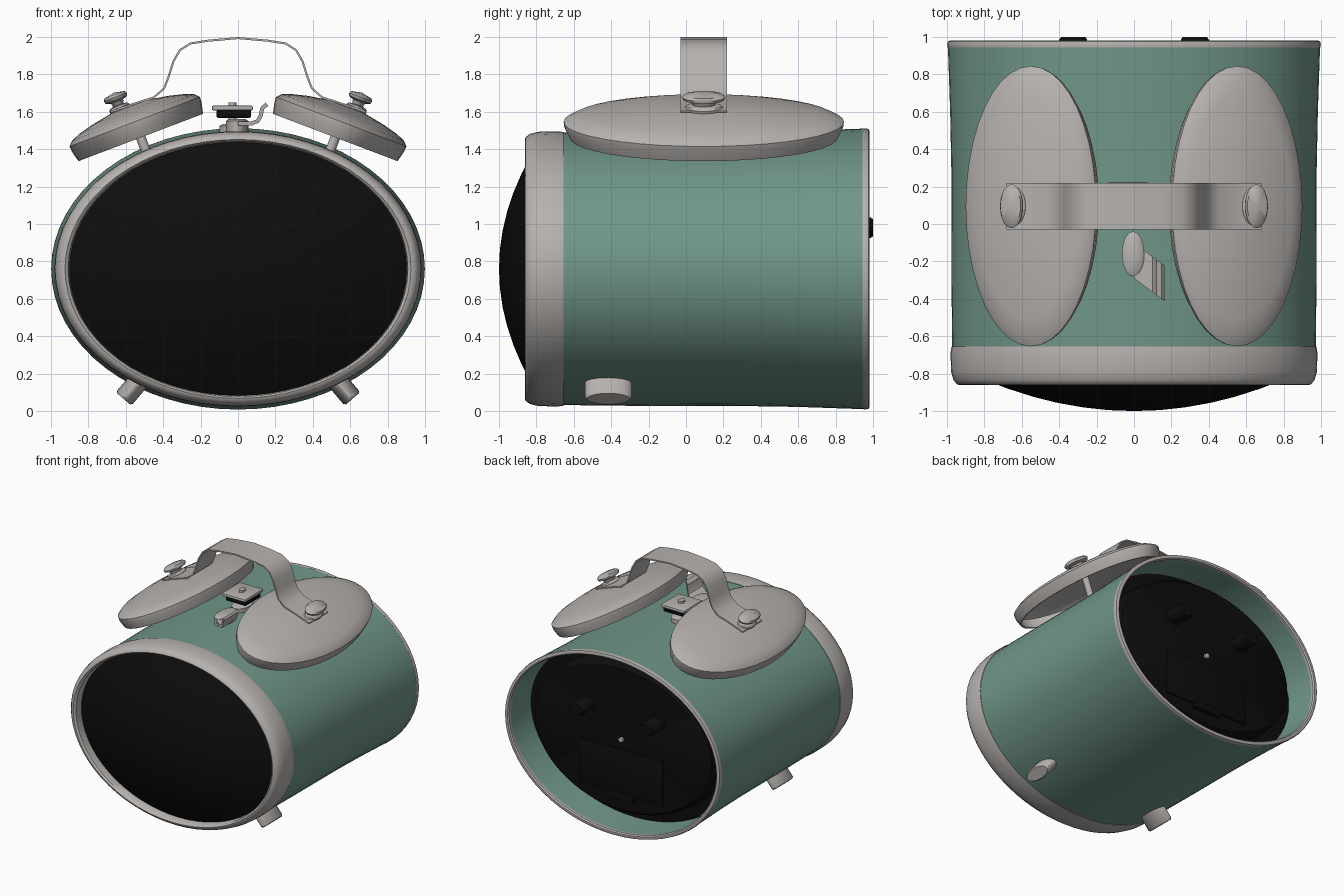
import bpy, bmesh, math
from mathutils import Matrix, Vector

if "Cube" in bpy.data.objects:
    bpy.data.objects.remove(bpy.data.objects["Cube"])


def material(name, rgb):
    m = bpy.data.materials.new(name)
    m.diffuse_color = (*rgb, 1)
    m.use_nodes = True
    m.node_tree.nodes["Principled BSDF"].inputs["Base Color"].default_value = m.diffuse_color
    return m


GREEN = material("sage green", (0.165, 0.31, 0.25))
GREY = material("warm metal grey", (0.47, 0.445, 0.425))
BLACK = material("black", (0.004, 0.004, 0.004))


def finish(name, bm, mat, angle=40):
    bmesh.ops.recalc_face_normals(bm, faces=bm.faces)
    me = bpy.data.meshes.new(name)
    bm.to_mesh(me)
    bm.free()
    me.materials.append(mat)
    ob = bpy.data.objects.new(name, me)
    bpy.context.collection.objects.link(ob)
    bpy.ops.object.select_all(action='DESELECT')
    ob.select_set(True)
    bpy.context.view_layer.objects.active = ob
    bpy.ops.object.shade_smooth_by_angle(angle=math.radians(angle))
    return ob


def lathe(name, profile, mat, frame, seg=64, loop=False, cap=False, angle=40):
    """Sweep (radius_a, radius_b, height) rows around an elliptical axis."""
    bm = bmesh.new()
    rings = []
    for a, b, h in profile:
        if a == 0:
            rings.append([bm.verts.new(frame @ Vector((0, 0, h)))] * seg)
        else:
            rings.append([bm.verts.new(frame @ Vector((
                a * math.cos(2 * math.pi * i / seg),
                b * math.sin(2 * math.pi * i / seg), h))) for i in range(seg)])
    pairs = list(zip(rings, rings[1:])) + ([(rings[-1], rings[0])] if loop else [])
    for p, q in pairs:
        for i in range(seg):
            j = (i + 1) % seg
            corners = list(dict.fromkeys((p[i], p[j], q[j], q[i])))
            if len(corners) > 2:
                bm.faces.new(corners)
    if cap:
        bm.faces.new(rings[0])
        bm.faces.new(rings[-1])
    return finish(name, bm, mat, angle)


def axes(origin, a, b, h):
    m = Matrix((a, b, h)).transposed().to_4x4()
    m.translation = origin
    return m


def box(name, lo, hi, mat, bevel=0.0):
    lo, hi = Vector(lo), Vector(hi)
    bm = bmesh.new()
    bmesh.ops.create_cube(bm, size=1)
    for v in bm.verts:
        v.co = Vector([(lo[k] + hi[k]) / 2 + v.co[k] * (hi[k] - lo[k]) for k in range(3)])
    if bevel:
        bmesh.ops.bevel(bm, geom=bm.edges[:], offset=bevel, segments=2,
                        affect='EDGES', profile=0.5)
    return finish(name, bm, mat)


def strip(name, path, y0, y1, thick, mat, skew=0.0):
    """Bent sheet: an x-z path with thickness, spanning y0..y1."""
    pts = [Vector((x, z)) for x, z in path]
    outline, back = [], []
    for i, p in enumerate(pts):
        d = (pts[min(i + 1, len(pts) - 1)] - pts[max(i - 1, 0)]).normalized()
        n = Vector((-d.y, d.x)) * thick / 2
        outline.append(p + n)
        back.append(p - n)
    outline += back[::-1]
    bm = bmesh.new()
    rows = [[bm.verts.new((p.x, y + skew * (p.x - path[0][0]), p.y)) for p in outline]
            for y in (y0, y1)]
    n, half = len(outline), len(pts)
    for i in range(n):
        bm.faces.new((rows[0][i], rows[0][(i + 1) % n], rows[1][(i + 1) % n], rows[1][i]))
    for r in rows:
        for i in range(half - 1):
            bm.faces.new((r[i], r[i + 1], r[n - 2 - i], r[n - 1 - i]))
    return finish(name, bm, mat, 35)


# Clock drum: a = world x, b = world z, height = world y
DRUM = axes((0, 0, 0.76), (1, 0, 0), (0, 0, 1), (0, 1, 0))
lathe("body_shell", [(0.93, 0.69, -0.66), (0.972, 0.728, -0.66), (0.976, 0.732, -0.3),
                     (0.977, 0.733, 0.3), (0.983, 0.738, 0.6), (0.995, 0.75, 0.95),
                     (0.965, 0.72, 0.95), (0.955, 0.71, 0.69)], GREEN, DRUM)
lathe("front_bezel", [(0.93, 0.69, -0.655), (0.976, 0.732, -0.655), (0.981, 0.736, -0.69),
                      (0.978, 0.733, -0.79), (0.965, 0.722, -0.835), (0.945, 0.705, -0.858),
                      (0.925, 0.692, -0.862), (0.908, 0.682, -0.85), (0.9, 0.676, -0.76)],
      GREY, DRUM, loop=True)
lathe("rear_rim", [(0.996, 0.75, 0.945), (0.999, 0.752, 0.96), (0.995, 0.748, 0.976),
                   (0.985, 0.738, 0.981), (0.97, 0.724, 0.98), (0.961, 0.715, 0.97),
                   (0.963, 0.717, 0.945)], GREY, DRUM, loop=True)
lathe("front_glass", [(0.905 * t, 0.68 * t, -1 + 0.215 * t * t)
                      for t in (0, 0.15, 0.3, 0.45, 0.6, 0.75, 0.9, 1)], BLACK, DRUM)

# Recessed back panel with its knobs, battery door and centre pin
lathe("back_panel", [(0.957, 0.712, 0.69), (0.84, 0.62, 0.7), (0.82, 0.605, 0.835),
                     (0.80, 0.59, 0.85), (0, 0, 0.85)], BLACK, DRUM)
for x, side in ((-0.325, "left"), (0.325, "right")):
    lathe(side + "_knob", [(0.075, 0.055, 0.84), (0.075, 0.055, 0.985), (0.065, 0.047, 1.0)],
          BLACK, Matrix.Translation((x, 0, 0.22)) @ DRUM, 24, cap=True)
box("battery_door", (-0.39, 0.84, 0.3), (0.39, 0.865, 0.68), BLACK, 0.006)
box("battery_latch", (-0.13, 0.85, 0.26), (0.13, 0.885, 0.32), BLACK, 0.006)
lathe("centre_pin", [(0.02, 0.02, 0.84), (0.02, 0.02, 0.87), (0, 0, 0.88)], GREY, DRUM, 16)

for s, side in ((-1, "left"), (1, "right")):
    # Tilted oval bell, hollow underneath
    t = Vector((0.935, 0, -0.355 * s))
    up = Vector((0.355 * s, 0, 0.935))
    bell = axes(Vector((0.52 * s, 0.095, 1.4625)), t, (0, 1, 0), up)
    prof = [(0.99, 0), (1.03, 0.06), (1.035, 0.09), (0.97, 0.115), (0.83, 0.135),
            (0.6, 0.156), (0.3, 0.175), (0, 0.183)]
    inner = [(r * 0.97, h - 0.012) for r, h in prof[::-1]]
    inner[-1] = (0.965, 0)
    lathe(side + "_bell", [(0.36 * r, 0.724 * r, h) for r, h in prof + inner],
          GREY, bell, 40, loop=True)
    lathe(side + "_bell_post", [(0.026, 0.026, -0.13), (0.026, 0.026, 0.175)],
          GREY, bell, 16, cap=True)
    # Stacked nut that clamps the handle
    nut = bell @ Matrix.Translation((0.05 * s, 0, 0))
    lathe(side + "_nut", [(0.055, 0.09, 0.16), (0.058, 0.1, 0.19), (0.05, 0.095, 0.2),
                          (0.03, 0.06, 0.205), (0.035, 0.07, 0.225), (0.062, 0.11, 0.235),
                          (0.065, 0.117, 0.25), (0.058, 0.1, 0.263), (0, 0, 0.275)],
          GREY, nut, 24)
    # Stubby oval foot
    d = Vector((0.65 * s, 0, -0.76))
    foot = axes(Vector((0.612 * s, -0.415, 0.065)), (0.76, 0, 0.65 * s), (0, 1, 0), d)
    lathe(side + "_foot", [(0.055, 0.125, -0.2), (0.055, 0.125, -0.012), (0.046, 0.114, 0.0)],
          GREY, foot, 24, cap=True)

# Carrying handle bent from one thin strap
half = [(-0.68, 1.6), (-0.58, 1.635), (-0.45, 1.677), (-0.395, 1.725), (-0.37, 1.79),
        (-0.345, 1.87), (-0.31, 1.93), (-0.255, 1.965), (-0.16, 1.98), (0, 1.994)]
strip("handle", half + [(-x, z) for x, z in half[-2::-1]], -0.03, 0.22, 0.011, GREY)

# Hammer between the bells
box("hammer_cap", (-0.14, -0.02, 1.607), (0.08, 0.225, 1.633), GREY, 0.009)
box("hammer_pad", (-0.115, 0.0, 1.568), (0.07, 0.205, 1.61), BLACK, 0.008)
STEM = axes((-0.03, 0.1, 0), (1, 0, 0), (0, 1, 0), (0, 0, 1))
lathe("hammer_stem", [(0.022, 0.035, 1.46), (0.022, 0.035, 1.65)], GREY, STEM, 16, cap=True)
lathe("hammer_base", [(0.07, 0.1, 1.47), (0.07, 0.1, 1.525), (0.05, 0.08, 1.535)],
      GREY, STEM, 24, cap=True)

# Stop lever: oval boss with an upturned thumb tab
BOSS = axes((-0.005, -0.16, 0), (1, 0, 0), (0, 1, 0), (0, 0, 1))
lathe("lever_boss", [(0.06, 0.12, 1.48), (0.06, 0.12, 1.55), (0.045, 0.1, 1.562)],
      GREY, BOSS, 24, cap=True)
strip("lever_tab", [(0.0, 1.537), (0.07, 1.537), (0.105, 1.55), (0.122, 1.58),
                    (0.13, 1.62), (0.155, 1.64)], -0.29, -0.1, 0.022, GREY, skew=-0.75)
